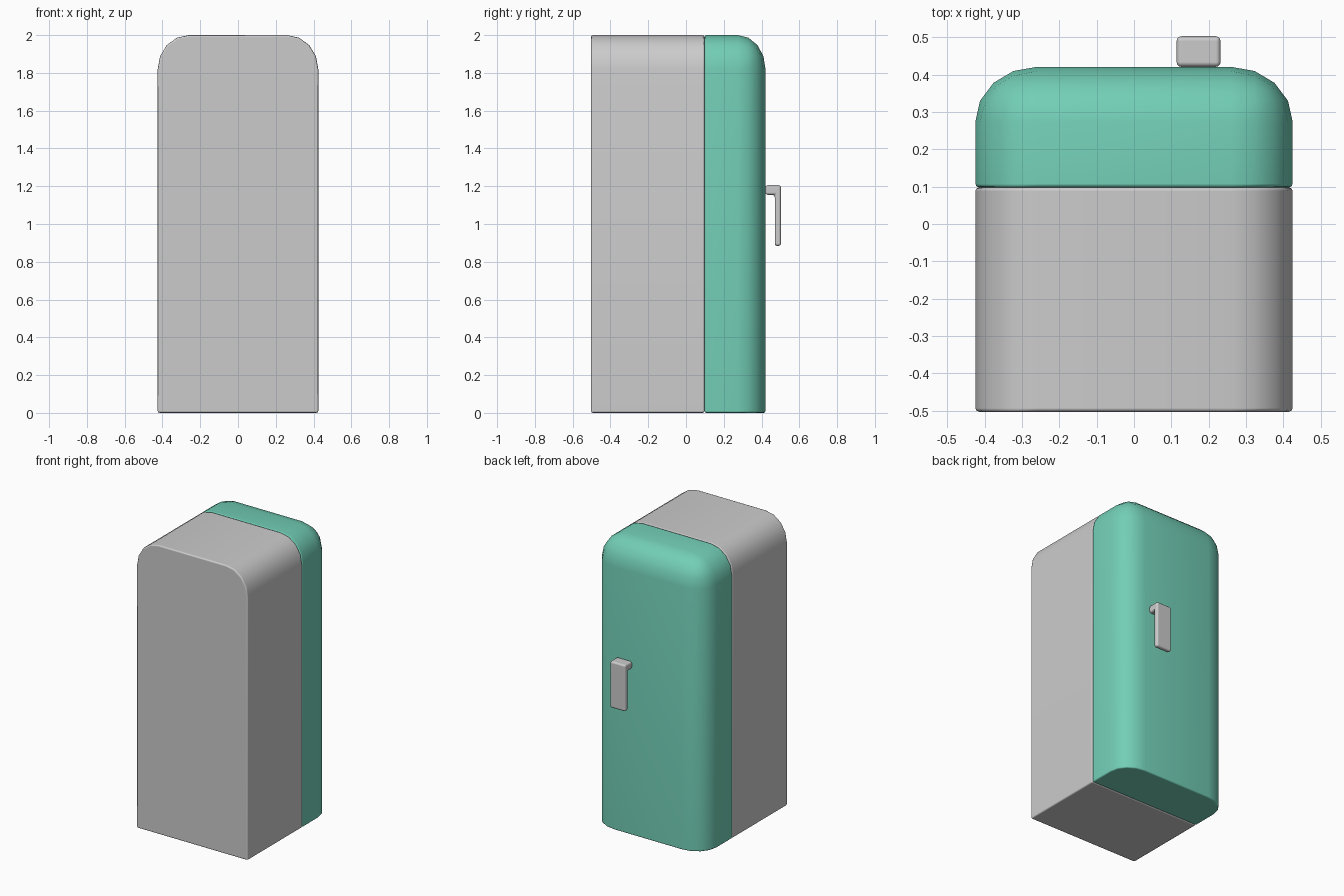
import bpy, bmesh
from mathutils import Vector

if "Cube" in bpy.data.objects:
    bpy.data.objects.remove(bpy.data.objects["Cube"])

R = Vector((0.165, 0.147, 0.18))  # corner rounding along x, y, z


def finish(name, bm, small, color=None, segments=2):
    mesh = bpy.data.meshes.new(name)
    bm.to_mesh(mesh)
    bm.free()
    ob = bpy.data.objects.new(name, mesh)
    bpy.context.collection.objects.link(ob)
    if color:
        mat = bpy.data.materials.new(name + "_paint")
        mat.diffuse_color = color
        mat.use_nodes = True
        mat.node_tree.nodes["Principled BSDF"].inputs["Base Color"].default_value = mat.diffuse_color
        mesh.materials.append(mat)
    # Small bevel on the remaining sharp edges
    mod = ob.modifiers.new("edge_bevel", 'BEVEL')
    mod.width = small
    mod.segments = segments
    mod.limit_method = 'ANGLE'
    mod.angle_limit = 0.9
    mod.harden_normals = True
    for p in mesh.polygons:
        p.use_smooth = True
    return ob


def rounded_box(name, lo, hi, pick, color=None):
    # Box whose picked edges get a large rounding of size R
    bm = bmesh.new()
    bmesh.ops.create_cube(bm, size=1)
    lo, hi = Vector(lo), Vector(hi)
    edges = [e for e in bm.edges if pick((e.verts[0].co + e.verts[1].co) / 2)]
    for v in bm.verts:
        v.co = Vector([(lo[i] + (v.co[i] + 0.5) * (hi[i] - lo[i])) / R[i] for i in range(3)])
    bmesh.ops.bevel(bm, geom=edges, offset=1, offset_type='OFFSET',
                    segments=4, profile=0.5, affect='EDGES')
    bmesh.ops.scale(bm, vec=R, verts=bm.verts)
    return finish(name, bm, 0.01, color)


# Cabinet: only the two upper side edges are rounded
rounded_box("cabinet", (-0.425, -0.503, 0), (0.425, 0.098, 2),
            lambda m: m.z > 0.4 and abs(m.x) > 0.4)

# Door: upper side edges plus the outer top and side edges are rounded
rounded_box("door", (-0.425, 0.098, 0), (0.425, 0.421, 2),
            lambda m: (m.z > 0.4 and abs(m.x) > 0.4)
            or (m.y > 0.4 and m.z > -0.4),
            (0.17, 0.62, 0.47, 1))

# Handle: L-shaped side profile extruded along x
profile = [(0.421, 1.206), (0.503, 1.206), (0.503, 0.884),
           (0.47, 0.884), (0.47, 1.154), (0.421, 1.154)]
bm = bmesh.new()
face = bm.faces.new([bm.verts.new((0.114, y, z)) for y, z in profile])
ext = bmesh.ops.extrude_face_region(bm, geom=[face])["geom"]
bmesh.ops.translate(bm, vec=(0.118, 0, 0),
                    verts=[v for v in ext if isinstance(v, bmesh.types.BMVert)])
bmesh.ops.recalc_face_normals(bm, faces=bm.faces)
finish("handle", bm, 0.013, segments=3)
